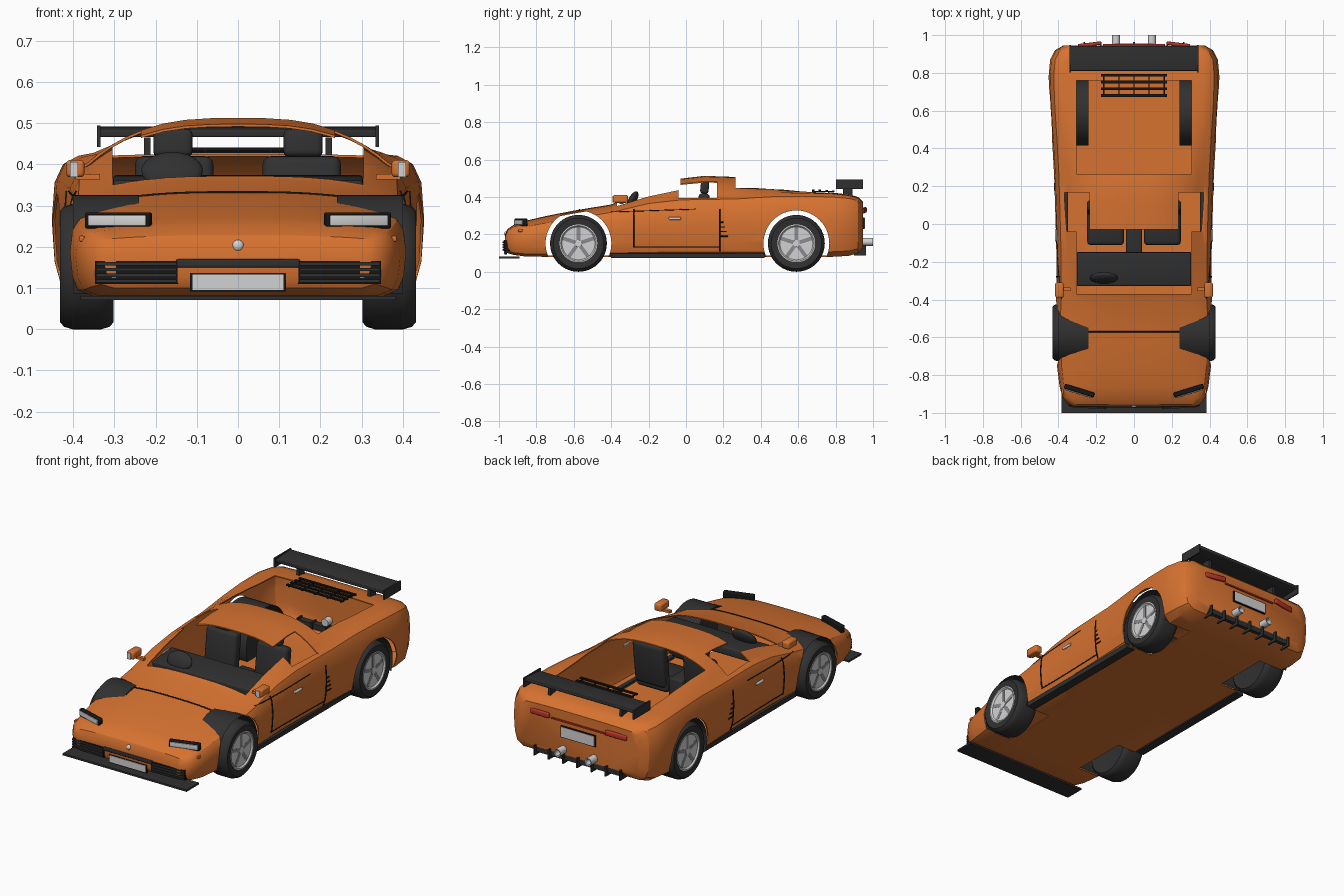
import bpy, bmesh
from math import sin, cos, pi, radians
from mathutils import Vector
from mathutils.bvhtree import BVHTree

cube = bpy.data.objects.get("Cube")
if cube:
    bpy.data.objects.remove(cube, do_unlink=True)


def material(name, rgb):
    m = bpy.data.materials.new(name)
    m.use_nodes = True
    m.diffuse_color = (*rgb, 1)
    m.node_tree.nodes["Principled BSDF"].inputs["Base Color"].default_value = (*rgb, 1)
    return m


ORANGE = material("orange paint", (.68, .17, .03))
DARK = material("dark rubber", (.03, .03, .03))
BLACK = material("black trim", (.008, .008, .008))
GREY = material("wheel grey", (.26, .26, .28))
LIGHT = material("light metal", (.65, .65, .65))
RED = material("red lamp", (.5, .035, .02))
SIDES = (("left", 1), ("right", -1))


def finish(name, bm, mat):
    me = bpy.data.meshes.new(name)
    bm.to_mesh(me)
    bm.free()
    ob = bpy.data.objects.new(name, me)
    bpy.context.collection.objects.link(ob)
    me.materials.append(mat)
    return ob


def grid(rows, ring=False, caps=False):
    """Quads between rows of points; rings can be closed and capped."""
    bm = bmesh.new()
    vs = [[bm.verts.new(p) for p in r] for r in rows]
    n = len(rows[0])
    for a, b in zip(vs, vs[1:]):
        for i in range(n if ring else n - 1):
            j = (i + 1) % n
            bm.faces.new((a[i], a[j], b[j], b[i]))
    if caps:
        bm.faces.new(vs[0])
        bm.faces.new(vs[-1])
    bmesh.ops.recalc_face_normals(bm, faces=bm.faces)
    return bm


def box(name, loc, size, mat, rot=(0, 0, 0), bevel=0):
    bm = bmesh.new()
    bmesh.ops.create_cube(bm, size=1)
    bmesh.ops.scale(bm, vec=size, verts=bm.verts)
    if bevel:
        bmesh.ops.bevel(bm, geom=bm.edges[:], offset=bevel, segments=3, affect='EDGES', profile=.5)
    ob = finish(name, bm, mat)
    ob.location, ob.rotation_euler = loc, rot
    return ob


def lathe(name, profile, loc, mat, axis='X', steps=40):
    """Spin (radius, offset) pairs round the x or y axis."""
    rows = []
    for r, d in profile:
        turn = [(r * cos(2 * pi * k / steps), r * sin(2 * pi * k / steps)) for k in range(steps)]
        rows.append([(d, u, v) if axis == 'X' else (u, d, v) for u, v in turn])
    ob = finish(name, grid(rows, ring=True, caps=True), mat)
    ob.location = loc
    return ob


def blob(name, loc, size, mat, rot=(0, 0, 0)):
    bm = bmesh.new()
    bmesh.ops.create_uvsphere(bm, u_segments=24, v_segments=12, radius=1)
    bmesh.ops.scale(bm, vec=size, verts=bm.verts)
    ob = finish(name, bm, mat)
    ob.location, ob.rotation_euler = loc, rot
    return ob


# Body: stations of y, half width, floor, shoulder height, centre height
STATIONS = [
    (-.967, .32, .12, .19, .20), (-.955, .35, .10, .22, .228), (-.92, .378, .09, .24, .252),
    (-.86, .394, .082, .25, .272), (-.75, .408, .08, .27, .298), (-.6, .414, .08, .295, .327),
    (-.4, .412, .08, .33, .36), (-.2, .41, .08, .38, .44), (-.03, .414, .08, .4, .498),
    (.1, .418, .08, .403, .513), (.26, .423, .08, .405, .507), (.45, .434, .08, .418, .47),
    (.62, .446, .08, .421, .437), (.78, .452, .08, .417, .424), (.87, .444, .085, .408, .413),
    (.92, .418, .1, .395, .4), (.945, .375, .13, .37, .375)]
SIDE = [(0, 0), (.5, 0), (.86, 0), (.95, .08), (.985, .25), (1, .55), (.985, .82), (.94, .95)]


def section(y, w, zb, zs, zt):
    half = [(w * u, zb + (zs - zb) * v) for u, v in SIDE]
    for t in (1, .93, .85, .75, .65, .5, .35, .18, 0):
        half.append((.87 * w * t, zs + (zt - zs) * (1 - t ** 3)))
    return [(x, y, z) for x, z in half] + [(-x, y, z) for x, z in half[-2:0:-1]]


bm = grid([section(*s) for s in STATIONS], ring=True, caps=True)
skin = BVHTree.FromBMesh(bm)
body = finish("body_shell", bm, ORANGE)


def on_side(y, z, s):
    return skin.ray_cast(Vector((s, y, z)), Vector((-s, 0, 0)))[0]


def on_top(x, y):
    return skin.ray_cast(Vector((x, y, 1)), Vector((0, 0, -1)))[0]


AXLES = (("front", -.575, .41), ("rear", .59, .43))
ARCH, HUB = .176, .152

# Openings: windscreen, engine bay, side windows, wheel arches
cutters = [box("cut_windscreen", (0, -.2, .63), (.61, .34, .6), ORANGE),
           box("cut_engine_bay", (0, .513, .6), (.61, .495, .6), ORANGE)]
for side, s in SIDES:
    cutters.append(box("cut_window", (s * .435, .063, .695), (.4, .205, .6), ORANGE))
    for end, y, w in AXLES:
        cutters.append(lathe("cut_arch", [(ARCH, -.18), (ARCH, .18)], (s * .42, y, HUB), ORANGE, steps=48))
shell = body.modifiers.new("shell", 'SOLIDIFY')
shell.thickness, shell.offset = .006, -1
for c in cutters:
    m = body.modifiers.new("cut", 'BOOLEAN')
    m.object, m.solver = c, 'EXACT'
bpy.context.view_layer.update()
cut_mesh = bpy.data.meshes.new_from_object(body.evaluated_get(bpy.context.evaluated_depsgraph_get()))
body.modifiers.clear()
body.data = cut_mesh
for c in cutters:
    bpy.data.objects.remove(c, do_unlink=True)

# Wheels and arch liners
TYRE = [(.1, -.06), (.135, -.065), (.146, -.055), (.152, -.035), (.152, .035),
        (.146, .055), (.135, .065), (.1, .06), (.095, .03), (.095, -.03), (.1, -.06)]
LIP = [(.1, .055), (.101, .062), (.095, .063), (.088, .055), (.088, .035)]
for side, s in SIDES:
    for end, y, w in AXLES:
        tag, c = f"{end}_{side}", (s * .367, y, HUB)
        lathe("tyre_" + tag, [(r, s * d) for r, d in TYRE], c, DARK)
        lathe("rim_disc_" + tag, [(.096, -.04), (.096, s * .035 + .005)], c, GREY)
        lip = [(r, s * d) for r, d in LIP]
        lathe("rim_lip_" + tag, lip, c, LIGHT)
        lathe("rim_face_" + tag, [(.089, s * .036), (.089, s * .05)], c, GREY)
        lathe("hub_" + tag, [(.02, s * .04), (.018, s * .058)], c, LIGHT, steps=20)
        for k in range(5):
            a = 2 * pi * k / 5
            box(f"spoke_{tag}_{k}", (s * .419, y - .05 * sin(a), HUB + .05 * cos(a)),
                (.008, .02, .075), GREY, (a, 0, 0))
        arc = [radians(-22 + 7 * k) for k in range(33)]
        rows = [[(s * x, y + .174 * cos(a), HUB + .174 * sin(a)) for a in arc] for x in (.24, w - .01)]
        finish("arch_liner_" + tag, grid(rows), DARK)


# Seams that follow the skin
def seam(name, points, mat, r=.004):
    cu = bpy.data.curves.new(name, 'CURVE')
    cu.dimensions, cu.bevel_depth, cu.bevel_resolution = '3D', r, 1
    sp = cu.splines.new('POLY')
    sp.points.add(len(points) - 1)
    for p, q in zip(sp.points, points):
        p.co = (*q, 1)
    cu.materials.append(mat)
    bpy.context.collection.objects.link(bpy.data.objects.new(name, cu))


def side_seam(name, a, b, s, mat=BLACK, r=.004):
    steps = [k / 10 for k in range(11)]
    seam(name, [on_side(a[0] + (b[0] - a[0]) * t, a[1] + (b[1] - a[1]) * t, s) for t in steps], mat, r)


for side, s in SIDES:
    side_seam("door_front_seam_" + side, (-.28, .13), (-.28, .335), s)
    side_seam("door_rear_seam_" + side, (.18, .11), (.18, .335), s)
    side_seam("door_sill_seam_" + side, (-.28, .133), (.18, .133), s, r=.003)
    side_seam("waist_line_" + side, (-.4, .32), (.05, .335), s, r=.0025)
    for k in range(4):
        side_seam(f"side_vent_{side}_{k}", (.18, .19 + .025 * k), (.225 - .008 * k, .19 + .025 * k), s)
    box("door_handle_" + side, on_side(-.06, .285, s), (.016, .065, .014), LIGHT, bevel=.004)
    box("side_skirt_" + side, (s * .375, .01, .086), (.05, .82, .026), DARK)
    box("side_marker_" + side, on_side(-.885, .22, s), (.012, .025, .014), ORANGE, bevel=.003)
    # Mirrors
    box("mirror_" + side, (s * .395, -.35, .39), (.045, .08, .042), ORANGE, bevel=.01)
    box("mirror_plate_" + side, (s * .398, -.391, .388), (.02, .006, .036), LIGHT)
    box("mirror_stalk_" + side, (s * .365, -.345, .37), (.06, .02, .014), ORANGE)
    # Headlamps
    box("headlamp_housing_" + side, (s * .29, -.882, .264), (.165, .026, .04), BLACK, (0, 0, s * .3), .005)
    box("headlamp_lens_" + side, (s * .294, -.896, .264), (.147, .008, .026), LIGHT, (0, 0, s * .3), .003)
    # Front grille
    box("grille_" + side, (s * .246, -.955, .138), (.2, .03, .056), BLACK, (0, 0, s * .06))
    for k in range(4):
        box(f"grille_slat_{side}_{k}", (s * .247, -.971, .117 + .014 * k), (.196, .008, .008), DARK, (0, 0, s * .06))
    # Rear lamps and exhausts
    box("tail_lamp_" + side, (s * .235, .951, .328), (.125, .018, .028), RED, (0, s * .06, s * -.12), .006)
    lathe("exhaust_" + side, [(.015, .96), (.015, .998), (.021, 1), (.021, .9)], (s * .095, 0, .16), LIGHT, 'Y', 24)
    # Seats
    box("seat_cushion_" + side, (s * .15, -.01, .19), (.195, .2, .09), DARK, (.1, 0, 0), .02)
    box("seat_back_" + side, (s * .155, .085, .3), (.19, .06, .24), DARK, (-.12, 0, 0), .02)
    box("headrest_" + side, (s * .158, .1, .452), (.095, .045, .068), DARK, (-.1, 0, 0), .014)
    # Wing end plates and posts
    box("wing_end_" + side, (s * .338, .875, .468), (.008, .145, .052), DARK)
    box("wing_post_" + side, (s * .22, .865, .435), (.016, .05, .06), DARK)

seam("hood_seam", [on_top(-.24 + .04 * k, -.57) for k in range(13)], BLACK)

# Nose details
box("grille_bar", (0, -.962, .16), (.3, .026, .02), DARK, bevel=.004)
box("front_plate", (0, -.967, .114), (.222, .012, .038), LIGHT)
box("front_plate_frame", (0, -.964, .114), (.232, .012, .044), BLACK)
blob("nose_badge", (0, -.962, .203), (.014, .01, .014), LIGHT)
box("splitter", (0, -.945, .076), (.765, .11, .01), DARK)

# Cabin
box("dashboard", (0, -.238, .345), (.606, .178, .045), DARK, (.08, 0, 0), .008)
blob("instrument_cowl", (-.16, -.285, .385), (.075, .022, .05), DARK, (-.5, 0, 0))
box("centre_tunnel", (0, -.03, .17), (.085, .25, .16), DARK, bevel=.01)

# Tail details
box("rear_plate", (0, .951, .26), (.205, .01, .055), LIGHT)
box("rear_plate_frame", (0, .949, .26), (.215, .01, .063), BLACK)
box("tail_strip", (0, .947, .318), (.33, .01, .008), RED)
box("diffuser", (0, .925, .118), (.54, .04, .03), DARK)
for k in range(7):
    box(f"diffuser_fin_{k}", (-.264 + .088 * k, .93, .115), (.008, .065, .055), DARK)
box("wing", (0, .877, .479), (.676, .132, .018), DARK, (.06, 0, 0), .004)

# Engine louvres with cross bars
for k in range(4):
    box(f"louvre_{k}", (0, .68 + .036 * k, .437 - .002 * k), (.35, .014, .008), BLACK)
for k in range(5):
    box(f"louvre_bar_{k}", (-.16 + .08 * k, .735, .43), (.006, .12, .006), BLACK)

# Smooth shading with sharp creases
bpy.ops.object.select_all(action='DESELECT')
for ob in bpy.context.scene.objects:
    if ob.type == 'MESH':
        ob.select_set(True)
        bpy.context.view_layer.objects.active = ob
bpy.ops.object.shade_smooth_by_angle(angle=radians(32))
